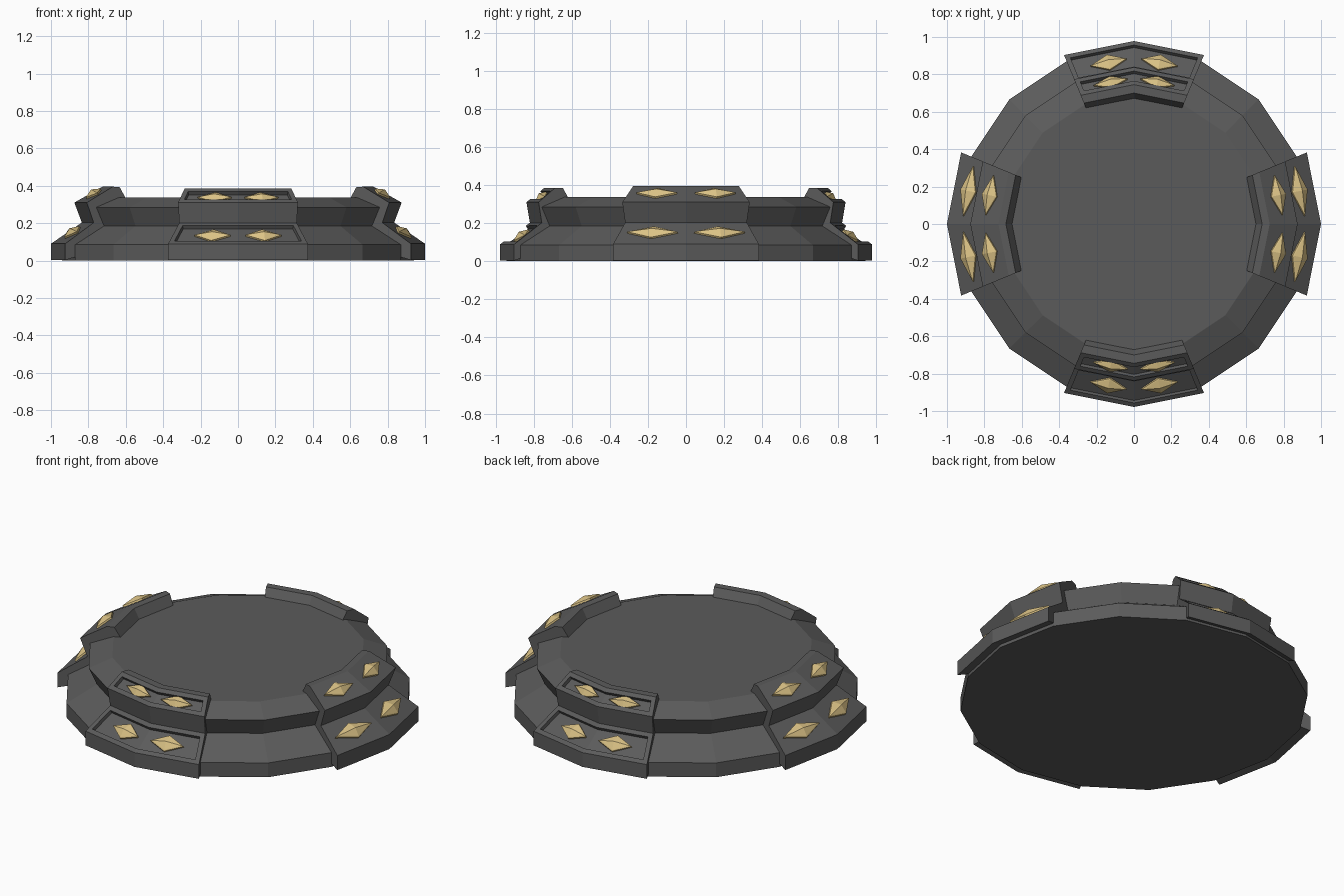
import bpy, bmesh, math
from mathutils import Vector

if "Cube" in bpy.data.objects:
    bpy.data.objects.remove(bpy.data.objects["Cube"])


def material(name, rgb):
    m = bpy.data.materials.new(name)
    m.diffuse_color = (*rgb, 1)
    m.use_nodes = True
    m.node_tree.nodes["Principled BSDF"].inputs["Base Color"].default_value = m.diffuse_color
    return m


STONE = material("dark grey stone", (0.105, 0.105, 0.105))
GOLD = material("pale gold", (0.72, 0.55, 0.24))
STEP = math.radians(22.5)


def polar(r, a, z):
    return Vector((r * math.cos(a), r * math.sin(a), z))


def finish(bm, name, mat):
    me = bpy.data.meshes.new(name)
    bm.to_mesh(me)
    bm.free()
    me.materials.append(mat)
    ob = bpy.data.objects.new(name, me)
    bpy.context.collection.objects.link(ob)
    return ob


# Round two-tier body: 16-sided lathe with flat caps
bm = bmesh.new()
body = [(0.942, 0), (0.942, 0.085), (0.775, 0.185), (0.82, 0.285), (0.69, 0.337)]
rings = [[bm.verts.new(polar(r, i * STEP, z)) for i in range(16)] for r, z in body]
for lo, hi in zip(rings, rings[1:]):
    for i in range(16):
        j = (i + 1) % 16
        bm.faces.new((lo[i], lo[j], hi[j], hi[i]))
bm.faces.new(rings[-1])
bm.faces.new(rings[0][::-1])
bmesh.ops.recalc_face_normals(bm, faces=bm.faces)
finish(bm, "platform_body", STONE)


def clamp(name, angle, profile, recess):
    """Two-facet bracket wrapped over both tiers; optional sunken panels."""
    bm = bmesh.new()
    cols = [[bm.verts.new(polar(r, angle + k * STEP, z)) for r, z in profile]
            for k in (-1, 0, 1)]
    n = len(profile)
    panels = {1: [], 3: []}
    for a, b in zip(cols, cols[1:]):
        for i in range(n):
            j = (i + 1) % n
            f = bm.faces.new((a[i], b[i], b[j], a[j]))
            if i in panels:
                panels[i].append(f)
    bm.faces.new(cols[0])
    bm.faces.new(cols[-1][::-1])
    bmesh.ops.recalc_face_normals(bm, faces=bm.faces)
    if recess:
        for faces in panels.values():
            bmesh.ops.inset_region(bm, faces=faces, thickness=0.026, use_even_offset=True)
            bmesh.ops.inset_region(bm, faces=faces, thickness=0.002, depth=-recess,
                                   use_even_offset=True)
    finish(bm, name, STONE)


def diamond(name, angle, side, p0, p1, half_len, half_wid, shift, sink):
    """Stud with a rhombic base and pyramid top, centred on a sloped facet."""
    a0, a1 = angle, angle + side * STEP
    q = [polar(p[0], a, p[1]) for p in (p0, p1) for a in (a0, a1)]
    centre = sum(q, Vector()) / 4
    t = (q[1] - q[0]).normalized()
    up = ((q[2] + q[3]) - (q[0] + q[1])).normalized()
    nrm = t.cross(up) * side
    centre += t * shift - nrm * sink
    bm = bmesh.new()

    def rhombus(scale, h):
        return [bm.verts.new(centre + nrm * h + d * scale) for d in
                (t * half_len, up * half_wid, -t * half_len, -up * half_wid)]

    loops = [rhombus(1, -0.004), rhombus(1, 0.010), rhombus(0.86, 0.014)]
    tip = bm.verts.new(centre + nrm * 0.032)
    for lo, hi in zip(loops, loops[1:]):
        for i in range(4):
            j = (i + 1) % 4
            bm.faces.new((lo[i], lo[j], hi[j], hi[i]))
    for i in range(4):
        bm.faces.new((loops[-1][i], loops[-1][(i + 1) % 4], tip))
    bm.faces.new(loops[0])
    bmesh.ops.recalc_face_normals(bm, faces=bm.faces)
    finish(bm, name, GOLD)


# Bracket profiles (radius, height): plain on the sides, panelled front and back
SIDE = [(1.0, 0.003), (1.0, 0.09), (0.835, 0.203), (0.875, 0.31), (0.725, 0.395),
        (0.685, 0.393), (0.645, 0.325), (0.645, 0.1)]
FRONT = [(0.978, 0.003), (0.978, 0.088), (0.82, 0.202), (0.838, 0.31), (0.745, 0.385),
         (0.70, 0.385), (0.665, 0.325), (0.665, 0.1)]

for i, label in enumerate(("right", "back", "left", "front")):
    ang = i * math.pi / 2
    panelled = i % 2 == 1
    prof = FRONT if panelled else SIDE
    clamp(label + "_bracket", ang, prof, 0.02 if panelled else 0)
    for side, tag in ((1, "a"), (-1, "b")):
        low = (0.098, 0.05, -0.035, 0.02) if panelled else (0.135, 0.05, 0, 0)
        top = (0.092, 0.04, -0.025, 0.02) if panelled else (0.108, 0.046, 0, 0)
        diamond(f"{label}_lower_stud_{tag}", ang, side, prof[1], prof[2], *low)
        diamond(f"{label}_upper_stud_{tag}", ang, side, prof[3], prof[4], *top)
